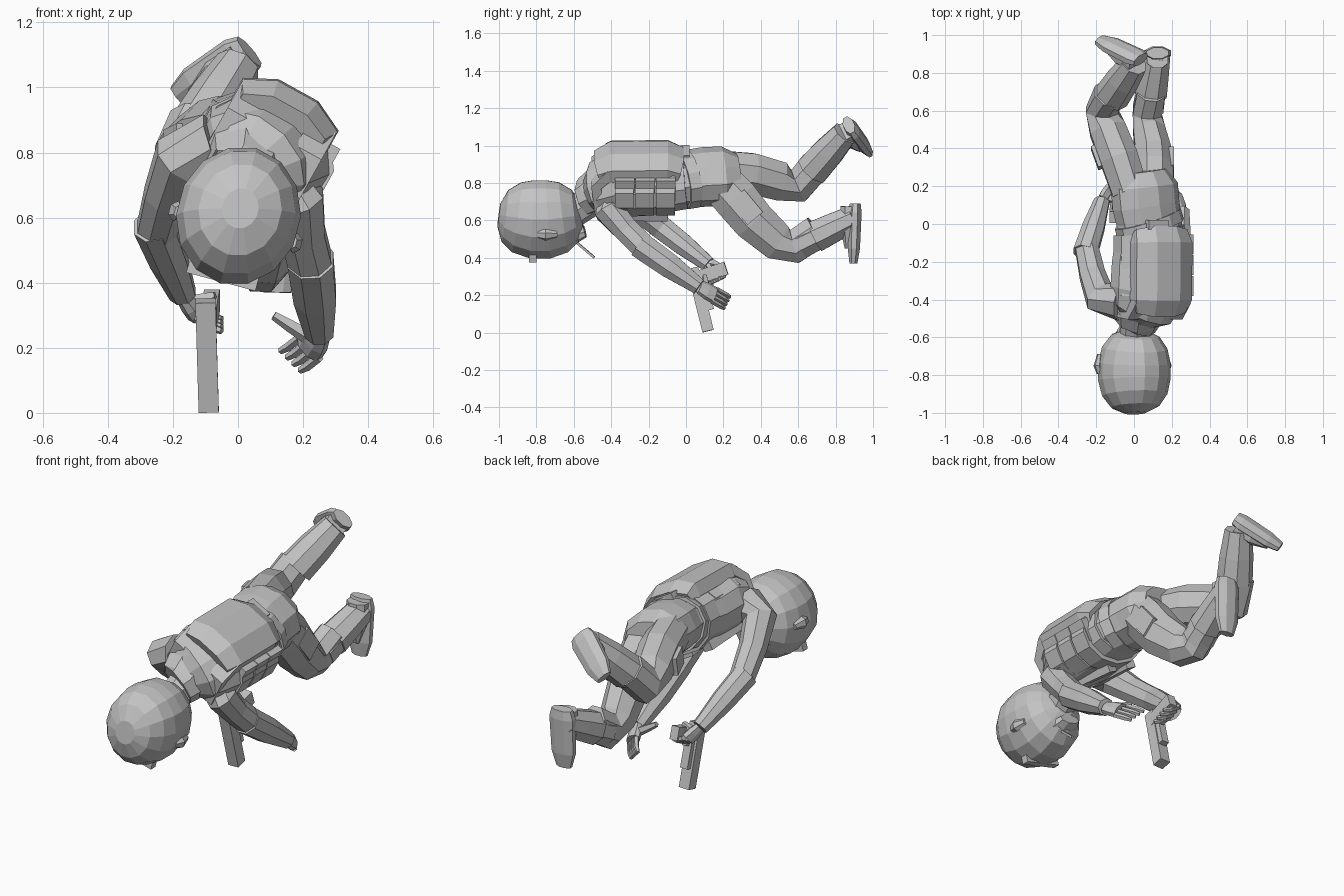
import bpy, bmesh, math
from mathutils import Vector

default_cube = bpy.data.objects.get("Cube")
if default_cube:
    bpy.data.objects.remove(default_cube, do_unlink=True)

grey = bpy.data.materials.new("plain grey")
grey.use_nodes = True
tone = (.55, .55, .55, 1)
grey.diffuse_color = tone
grey.node_tree.nodes["Principled BSDF"].inputs["Base Color"].default_value = tone

ACROSS, ALONG, UP = Vector((1, 0, 0)), Vector((0, 1, 0)), Vector((0, 0, 1))


def tube(name, path, radii, ref=ACROSS, flat=1, sides=8):
    """Skin rings along a path: radius along ref, radius times flat across it."""
    bm = bmesh.new()
    points = [Vector(p) for p in path]
    last = len(points) - 1
    grow = 1 / math.cos(math.pi / sides) if sides == 4 else 1.04
    rings = []
    for i, (point, radius) in enumerate(zip(points, radii)):
        tangent = (points[min(i + 1, last)] - points[max(i - 1, 0)]).normalized()
        first = (ref - tangent * ref.dot(tangent)).normalized() * radius * grow
        second = tangent.cross(first) * flat
        angles = [math.tau * (k + .5) / sides for k in range(sides)]
        rings.append([bm.verts.new(point + first * math.cos(angle) + second * math.sin(angle))
                      for angle in angles])
    for lower, upper in zip(rings, rings[1:]):
        for k in range(sides):
            n = (k + 1) % sides
            bm.faces.new((lower[k], lower[n], upper[n], upper[k]))
    bm.faces.new(rings[0])
    bm.faces.new(rings[last])
    bmesh.ops.recalc_face_normals(bm, faces=bm.faces)
    mesh = bpy.data.meshes.new(name)
    bm.to_mesh(mesh)
    bm.free()
    mesh.materials.append(grey)
    part = bpy.data.objects.new(name, mesh)
    bpy.context.collection.objects.link(part)


def block(name, start, end, half, ref=ACROSS, flat=1, sides=4):
    """Straight prism between two points."""
    tube(name, (start, end), (half, half), ref, flat, sides)


def rolled_frame(centre, degrees):
    """Side direction and placing function of a part rolled about y."""
    roll = math.radians(degrees)
    side = ACROSS * math.cos(roll) - UP * math.sin(roll)
    back = ACROSS * math.sin(roll) + UP * math.cos(roll)

    def place(across, out, y):
        return Vector(centre) + side * across + back * out + ALONG * y
    return side, place


def cuff(name, start, end, begin, radii):
    """Wider covering over the far part of a limb segment."""
    start, end = Vector(start), Vector(end)
    middle = start.lerp(end, (1 + begin) / 2)
    tube(name, (start.lerp(end, begin), middle, end), radii)


def foot(name, heel, toe, sole):
    """Flat shoe, thin along the sole direction, with an arched instep block."""
    heel, toe, sole = Vector(heel), Vector(toe), Vector(sole).normalized()
    path = [heel.lerp(toe, step) for step in (0, .15, .75, 1)]
    tube(name, path, (.03, .037, .034, .022), sole, flat=2)
    instep = [heel.lerp(toe, step) - sole * .035 for step in (.05, .4, .75)]
    tube(f"{name}_instep", instep, (.045, .045, .015), sole, flat=1.3)


def hand(name, wrist, knuckles, tips, spread, thumb):
    """Palm, four fingers in a row and a thumb."""
    wrist, knuckles, tips, spread = map(Vector, (wrist, knuckles, tips, spread))
    middle = wrist.lerp(knuckles, .5)
    tube(f"{name}_palm", (wrist, middle, knuckles), (.04, .05, .05), spread, flat=.6)
    for n in range(4):
        shift = spread * (n - 1.5)
        bend = knuckles.lerp(tips, .5) + (knuckles - wrist) * .15
        finger = [point + shift for point in (knuckles, bend, tips)]
        tube(f"{name}_finger_{n}", finger, (.014, .014, .01), UP, sides=5)
    tube(f"{name}_thumb", (middle, middle.lerp(Vector(thumb), .6), thumb),
         (.025, .02, .014), UP, sides=5)


# Torso and pelvis, rolled toward the left
side, body = rolled_frame((.08, 0, .8), 29)
tube("torso", (body(-.04, -.09, -.5), body(-.02, -.04, -.45), body(0, 0, -.35),
               body(0, 0, -.2), body(0, .02, 0)), (.1, .18, .21, .2, .18), side, .8, 12)
tube("pelvis", (body(0, .02, -.04), body(-.03, .02, .1), body(-.04, .02, .2),
                body(-.05, .02, .28)), (.17, .18, .18, .13), side, .8, 10)
block("belt", body(0, .02, -.03), body(-.02, .02, .03), .185, side, .8, 12)

# Back pack, vest bands, pouches and straps
tube("back_pack", (body(0, .1, -.46), body(0, .13, -.4), body(0, .135, -.1),
                   body(0, .11, -.04)), (.15, .175, .175, .16), side, .5)
block("belt_pouch", body(-.04, .13, -.03), body(-.04, .13, .02), .06, side, .8)
for n in range(3):
    y = .11 * n - .38
    block(f"vest_band_{n}", body(.01, .01, y), body(.01, .01, y + .1), .205, side, .8, 12)
    block(f"side_panel_{n}", body(.165, .06, y), body(.165, .06, y + .105), .035, side, 1.8)
for label, s in (("right", -1), ("left", 1)):
    block(f"{label}_chest_strap", body(s * .1, -.13, -.42), body(s * .07, -.15, -.1),
          .03, side)
    tube(f"{label}_shoulder_strap", (body(s * .12, -.1, -.46), body(s * .12, .06, -.48),
                                     body(s * .12, .14, -.4)), (.045,) * 3, side, .6, 4)

# Collar and neck
tube("collar", ((.03, -.44, .78), (.02, -.52, .73), (.01, -.54, .72)),
     (.14, .12, .11), side, .85)
block("neck", (.03, -.42, .76), (0, -.64, .62), .08, side, 1, 8)

# Head: a blunt egg with its crown forward and its face down
side, skull = rolled_frame((0, -.78, .6), 15)
steps = [math.sin(math.pi * n / 16) for n in range(-7, 8, 2)]
tube("head", [skull(0, .03 * abs(s), .225 * s) for s in steps],
     [.185 * (1 - abs(s) ** 2.4) ** .4 for s in steps], side, 1.13, 14)
tube("jaw", (skull(0, -.12, .02), skull(0, -.09, .14), skull(0, -.06, .24)),
     (.13, .11, .06), side, .5)
block("brow", skull(0, -.16, -.06), skull(0, -.16, -.02), .11, side, .4)
block("nose", skull(0, -.175, .04), skull(0, -.15, .1), .018, side, 1.5)
block("mouth", skull(0, -.14, .14), skull(0, -.135, .16), .04, side, .4)
block("cigarette", skull(.03, -.11, .19), skull(.06, -.19, .29), .006, side)
for label, s in (("right", -1), ("left", 1)):
    block(f"{label}_eye", skull(s * .055, -.165, 0), skull(s * .055, -.16, .06),
          .035, side, .8, 6)
    tube(f"{label}_ear", (skull(s * .18, -.03, -.01), skull(s * .19, -.03, .03),
                          skull(s * .18, -.03, .09)), (.015, .022, .012), side, 1.4, 6)

# Left leg, lower and bent under
knee, ankle = (.07, .58, .46), (.125, .9, .615)
tube("left_leg", ((.11, .17, .82), (.11, .27, .71), (.105, .36, .6), (.08, .49, .485),
                  knee, (.09, .7, .54)), (.1, .105, .1, .088, .08, .078), flat=1.18)
cuff("left_boot", knee, ankle, .35, (.088, .08, .07))
cuff("left_knee_strap", knee, ankle, .1, (.084, .075, .06))
foot("left_foot", (.125, .905, .69), (.12, .895, .37), ALONG)
block("left_thigh_pouch", (.195, .27, .73), (.195, .37, .61), .018, flat=3)

# Right leg, raised behind
knee, ankle = (-.17, .6, .785), (0, .85, 1.065)
tube("right_leg", ((-.02, .17, .87), (-.08, .35, .85), (-.14, .5, .81), knee,
                   (-.13, .69, .89)), (.1, .105, .1, .088, .083), flat=1.08)
cuff("right_boot", knee, ankle, .3, (.092, .086, .07))
foot("right_foot", (.035, .87, 1.11), (-.18, .975, .97), (.17, .27, .28))
block("right_thigh_pouch", (-.17, .3, .84), (-.21, .41, .82), .02, flat=2.5)

# Left arm with an open hand
elbow, wrist = (.225, -.22, .45), (.25, .07, .245)
tube("left_arm", ((.13, -.4, .7), (.19, -.41, .65), (.2, -.32, .55), elbow),
     (.08, .08, .07, .07))
cuff("left_forearm", elbow, wrist, -.1, (.073, .068, .045))
hand("left", wrist, (.22, .15, .2), (.16, .22, .16), (-.02, .01, .02), (.11, .1, .3))

# Right arm with a closed hand
elbow, wrist = (-.25, -.13, .56), (-.17, .12, .365)
tube("right_arm", ((-.07, -.41, .82), (-.18, -.39, .78), (-.22, -.27, .67), elbow),
     (.1, .085, .07, .063))
cuff("right_forearm", elbow, wrist, -.1, (.066, .06, .042))
hand("right", wrist, (-.13, .17, .31), (-.05, .14, .27), (0, .025, .012), (-.07, .12, .36))

# Pistol pointing down
block("pistol_slide", (-.1, .035, .345), (-.09, .118, .008), .031)
block("pistol_frame", (-.095, .075, .3), (-.09, .122, .12), .022, flat=1.3)
block("pistol_grip", (-.09, .05, .29), (-.08, .215, .345), .024, flat=1.5)
block("trigger_guard", (-.09, .1, .25), (-.09, .145, .265), .012)
